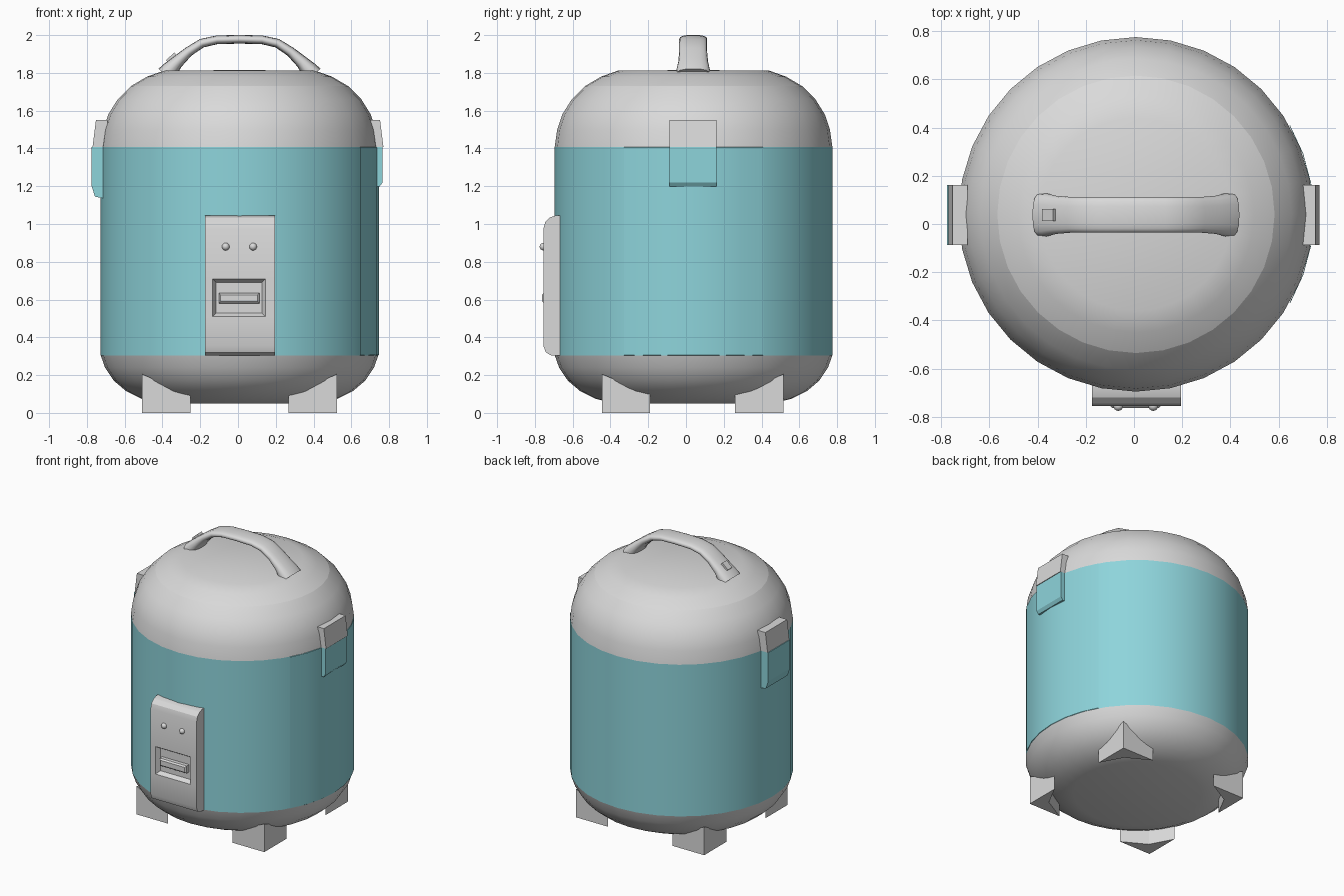
import bpy, bmesh, math
from mathutils import Vector, Matrix

cube = bpy.data.objects.get("Cube")
if cube:
    bpy.data.objects.remove(cube, do_unlink=True)

CX, CY, R = 0.008, 0.04, 0.735


def material(name, rgb):
    m = bpy.data.materials.new(name)
    m.use_nodes = True
    m.diffuse_color = (*rgb, 1)
    m.node_tree.nodes["Principled BSDF"].inputs["Base Color"].default_value = (*rgb, 1)
    return m


GREY = material("light grey", (0.7, 0.7, 0.7))
TEAL = material("soft teal", (0.27, 0.66, 0.71))


def finish(bm, name, mat, smooth=None):
    bmesh.ops.recalc_face_normals(bm, faces=bm.faces)
    me = bpy.data.meshes.new(name)
    bm.to_mesh(me)
    bm.free()
    me.materials.append(mat)
    ob = bpy.data.objects.new(name, me)
    bpy.context.collection.objects.link(ob)
    if smooth:
        bpy.ops.object.select_all(action='DESELECT')
        ob.select_set(True)
        bpy.context.view_layer.objects.active = ob
        bpy.ops.object.shade_smooth_by_angle(angle=math.radians(smooth))
    return ob


def lathe(name, mat, profile, start=0, sweep=360, steps=32):
    """Spin a (radius, height) profile around the pot axis."""
    bm = bmesh.new()
    a = math.radians(start)
    vs = [bm.verts.new((CX + r * math.cos(a), CY + r * math.sin(a), z)) for r, z in profile]
    es = [bm.edges.new(p) for p in zip(vs, vs[1:])]
    bmesh.ops.spin(bm, geom=vs + es, cent=(CX, CY, 0), axis=(0, 0, 1),
                   angle=math.radians(sweep), steps=steps)
    bmesh.ops.remove_doubles(bm, verts=bm.verts, dist=1e-4)
    return finish(bm, name, mat, 40)


def extrude(points, offset):
    """Prism from a polygon of 3D points pushed along an offset."""
    bm = bmesh.new()
    face = bm.faces.new([bm.verts.new(p) for p in points])
    out = bmesh.ops.extrude_face_region(bm, geom=[face], use_keep_orig=True)
    top = [v for v in out["geom"] if isinstance(v, bmesh.types.BMVert)]
    bmesh.ops.translate(bm, verts=top, vec=offset)
    bmesh.ops.recalc_face_normals(bm, faces=bm.faces)
    return bm, top


def box(name, mat, centre, size, rot=Matrix()):
    bm = bmesh.new()
    bmesh.ops.create_cube(bm, size=1, matrix=Matrix.Translation(centre) @ rot @ Matrix.Diagonal((*size, 1)))
    return finish(bm, name, mat)


# Pot shell
base_profile = [(0, .05), (.42, .05), (.52, .075), (.6, .115), (.665, .17), (.712, .24), (R, .305)]
lathe("base_bowl", GREY, base_profile)
lathe("body_wall", TEAL, [(R - .02, .305), (R, .305), (R, 1.408), (R - .02, 1.408)])
lathe("body_side_panel", TEAL, [(R, .305), (R + .003, .307), (R + .003, 1.406), (R, 1.408)], -30, 60, 6)
lathe("lid_shoulder", GREY, [(R, 1.408), (.722, 1.5), (.695, 1.58), (.645, 1.66), (.575, 1.73)])
lathe("lid_top", GREY, [(.575, 1.73), (.49, 1.78), (.4, 1.812), (0, 1.815)])


# Feet: chevron blocks whose tops follow the bowl
def bowl_height(r):
    for (r0, z0), (r1, z1) in zip(base_profile, base_profile[1:]):
        if r <= r1:
            return z0 + (z1 - z0) * (r - r0) / (r1 - r0)
    return .3


outline = [(.26, .48), (.35, .48), (.43, .48), (.515, .48), (.515, .4), (.515, .31), (.515, .225), (.43, .385)]
for sx, lr in ((1, "left"), (-1, "right")):
    for sy, fb in ((1, "back"), (-1, "front")):
        bm, top = extrude([(CX + sx * x, .035 + sy * y, 0) for x, y in outline], (0, 0, .1))
        for v in top:
            v.co.z = min(.205, bowl_height(math.hypot(v.co.x - CX, v.co.y - CY)) + .015)
        finish(bm, f"{fb}_{lr}_foot", GREY)

# Control panel with a recessed window
x0, x1 = -.175, .195
side = [(-.66, .305), (-.715, .305), (-.742, .32), (-.755, .355), (-.755, .975),
        (-.745, 1.01), (-.72, 1.035), (-.69, 1.045), (-.66, 1.045)]
bm, _ = extrude([(x0, y, z) for y, z in side], (x1 - x0, 0, 0))
for co, no in (((-.135, 0, 0), (1, 0, 0)), ((.145, 0, 0), (1, 0, 0)),
               ((0, 0, .51), (0, 0, 1)), ((0, 0, .71), (0, 0, 1))):
    bmesh.ops.bisect_plane(bm, geom=bm.verts[:] + bm.edges[:] + bm.faces[:], plane_co=co, plane_no=no)
window = min(bm.faces, key=lambda f: (f.calc_center_median() - Vector((.005, -.755, .61))).length)
bmesh.ops.inset_individual(bm, faces=[window], thickness=.026, depth=-.03)
finish(bm, "control_panel", GREY, 25)

# Switch lever and indicator buttons
lever = box("switch_lever", GREY, (.006, -.737, .607), (.215, .03, .055))
bm = bmesh.new()
bm.from_mesh(lever.data)
front = min(bm.faces, key=lambda f: f.calc_center_median().y)
bmesh.ops.inset_individual(bm, faces=[front], thickness=.014, depth=.01)
bm.to_mesh(lever.data)
bm.free()
for x, lr in ((-.065, "right"), (.08, "left")):
    bm = bmesh.new()
    bmesh.ops.create_uvsphere(bm, u_segments=16, v_segments=8, radius=.02,
                              matrix=Matrix.Translation((x, -.755, .88)))
    finish(bm, f"{lr}_button", GREY, 60)

# Side latches: grey catch above, teal tab below
latches = {
    "right_catch": (GREY, [(-.77, 1.408), (-.752, 1.55), (-.69, 1.55), (-.69, 1.408)]),
    "right_tab": (TEAL, [(-.775, 1.408), (-.775, 1.2), (-.757, 1.145), (-.71, 1.135), (-.71, 1.408)]),
    "left_catch": (GREY, [(.77, 1.408), (.752, 1.55), (.69, 1.55), (.69, 1.408)]),
    "left_tab": (TEAL, [(.765, 1.408), (.765, 1.22), (.75, 1.198), (.71, 1.198), (.71, 1.408)]),
}
for name, (mat, poly) in latches.items():
    bm, _ = extrude([(x, -.088, z) for x, z in poly], (0, .25, 0))
    finish(bm, name, mat)

# Carry handle: flattened tube swept over an arch, flaring at the ends
half = [(.39, 1.79, .09, .05), (.37, 1.815, .089, .045), (.33, 1.858, .079, .034),
        (.27, 1.912, .074, .026), (.2, 1.957, .074, .024), (.12, 1.975, .074, .023)]
path = [(-x, z, w, t) for x, z, w, t in half] + [(0, 1.978, .074, .023)] + half[::-1]
bm = bmesh.new()
rings = []
for i, (x, z, w, t) in enumerate(path):
    a, b = path[max(i - 1, 0)], path[min(i + 1, len(path) - 1)]
    tangent = Vector((b[0] - a[0], 0, b[1] - a[1])).normalized()
    normal = Vector((-tangent.z, 0, tangent.x))
    ring = []
    for k in range(16):
        c, s = math.cos(k * math.pi / 8), math.sin(k * math.pi / 8)
        # squared-off oval section
        u, v = (math.copysign(abs(q) ** .75, q) for q in (c, s))
        ring.append(bm.verts.new(Vector((x + CX, .038 + u * w, z)) + normal * v * t))
    rings.append(ring)
for r0, r1 in zip(rings, rings[1:]):
    for k in range(16):
        n = (k + 1) % 16
        bm.faces.new((r0[k], r0[n], r1[n], r1[k]))
bm.faces.new(rings[0])
bm.faces.new(rings[-1])
finish(bm, "carry_handle", GREY, 50)
box("handle_release", GREY, (-.347, .038, 1.875), (.06, .05, .035), Matrix.Rotation(math.radians(-42), 4, 'Y'))
